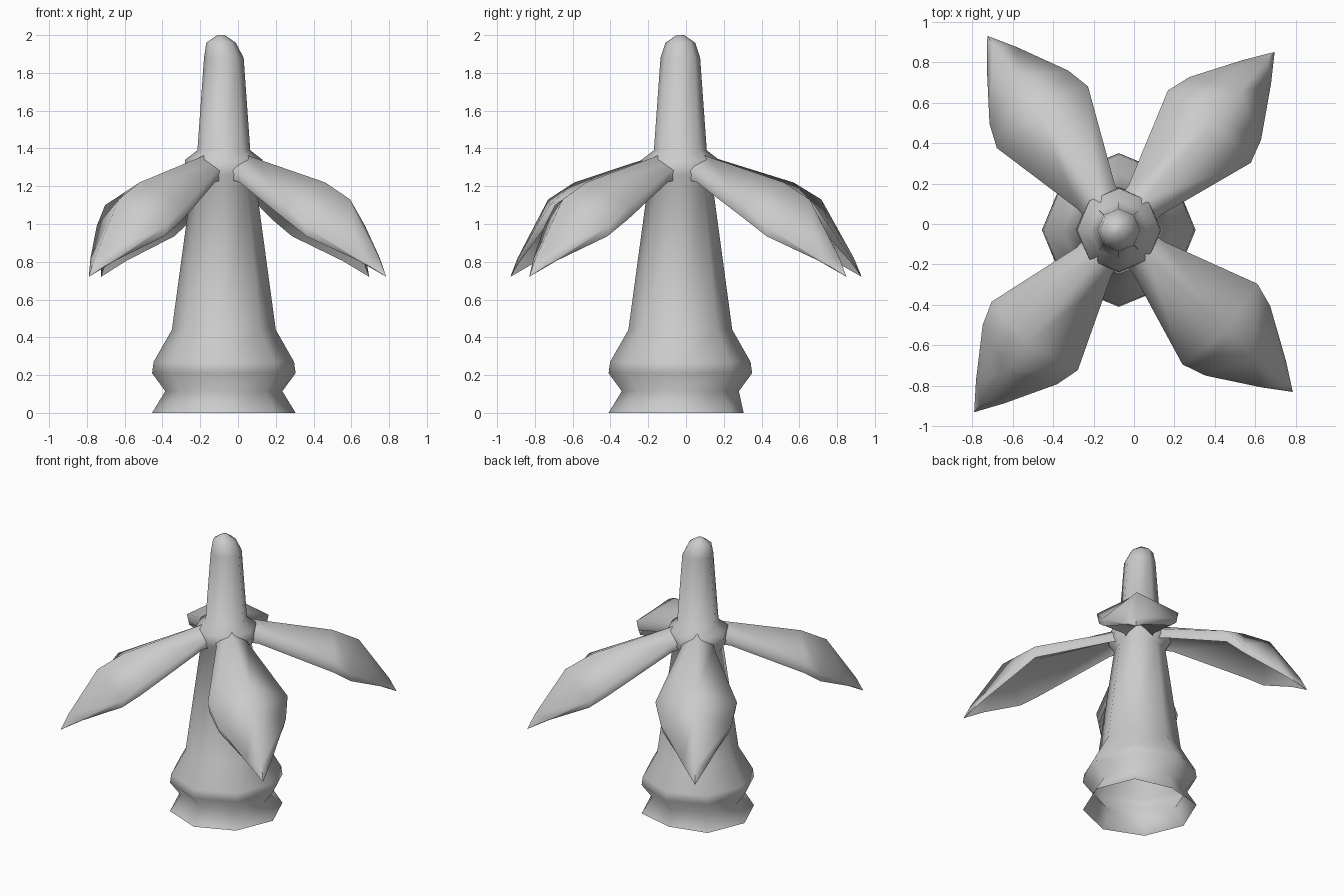
import bpy, bmesh, math
from mathutils import Vector

if "Cube" in bpy.data.objects:
    bpy.data.objects.remove(bpy.data.objects["Cube"])

CX, CY = -0.075, -0.03   # trunk axis


def finish(bm, name, angle=75):
    mesh = bpy.data.meshes.new(name)
    bm.to_mesh(mesh)
    bm.free()
    obj = bpy.data.objects.new(name, mesh)
    bpy.context.collection.objects.link(obj)
    bpy.ops.object.select_all(action='DESELECT')
    obj.select_set(True)
    bpy.context.view_layer.objects.active = obj
    bpy.ops.object.shade_smooth_by_angle(angle=math.radians(angle))
    return obj


# Trunk: eight-sided open-bottomed lathe with a flared foot, collar and rounded tip
PROFILE = [(.38, 0), (.31, .115), (.38, .21), (.372, .27), (.275, .44),
           (.172, 1.20), (.21, 1.26), (.205, 1.34), (.14, 1.39),
           (.105, 1.88), (.078, 1.96), (.02, 2.0)]
bm = bmesh.new()
rings = []
for r, z in PROFILE:
    shift = -0.015 if z > 1.9 else 0
    rings.append([bm.verts.new((CX + shift + r * math.cos(k * math.pi / 4),
                                CY + r * math.sin(k * math.pi / 4), z))
                  for k in range(8)])
rings[0][2].co.y = 0.305
for a, b in zip(rings, rings[1:]):
    for k in range(8):
        n = (k + 1) % 8
        bm.faces.new((a[k], a[n], b[n], b[k]))
bm.faces.new(rings[-1])
finish(bm, "trunk")

# Leaves: gently folded, drooping blades with a thick rim
RIDGE = [(.10, 1.385), (.20, 1.355), (.73, 1.22), (.91, 1.13), (1.12, .82)]
EDGE = [(.10, .10, 1.29), (.20, .11, 1.28), (.68, .272, 1.10),
        (.80, .235, .99), (1.04, .09, .82)]


def leaf(name, tip_x, tip_y):
    d = Vector((tip_x - CX, tip_y - CY, 0))
    u = d.normalized()
    v = Vector((-u.y, u.x, 0))
    s = d.length / 1.17

    def point(along, side, z):
        return bm.verts.new(Vector((CX, CY, z)) + u * along * s + v * side)

    bm = bmesh.new()
    rows = [(point(a, w, ez), point(ra, 0, rz), point(a, -w, ez))
            for (a, w, ez), (ra, rz) in zip(EDGE, RIDGE)]
    tip = point(1.17, 0, .72)
    for p, q in zip(rows, rows[1:]):
        for k in range(2):
            bm.faces.new((p[k], p[k + 1], q[k + 1], q[k]))
    for k in range(2):
        bm.faces.new((rows[-1][k], rows[-1][k + 1], tip))
    # Underside shell: dropped copy, thickest at the middle, meeting at the tip
    drop = [.05, .06, .075, .055, .015]
    under = [[bm.verts.new(p.co - Vector((0, 0, t)) - v * (o * .015))
              for p, o in zip(row, (1, 0, -1))] for row, t in zip(rows, drop)]
    for p, q in zip(under, under[1:]):
        for k in range(2):
            bm.faces.new((p[k], q[k], q[k + 1], p[k + 1]))
    for k in range(2):
        bm.faces.new((under[-1][k], tip, under[-1][k + 1]))
    # Rim joining both shells
    for k in (0, 2):
        for i in range(4):
            quad = (rows[i][k], rows[i + 1][k], under[i + 1][k], under[i][k])
            bm.faces.new(quad)
        bm.faces.new((rows[-1][k], tip, under[-1][k]))
    bmesh.ops.recalc_face_normals(bm, faces=bm.faces)
    for k in range(2):   # close the root inside the trunk
        bm.faces.new((rows[0][k + 1], rows[0][k], under[0][k], under[0][k + 1]))
    bmesh.ops.recalc_face_normals(bm, faces=bm.faces)
    finish(bm, name)


leaf("leaf_front_right", .785, -.83)
leaf("leaf_back_right", .695, .85)
leaf("leaf_front_left", -.79, -.93)
leaf("leaf_back_left", -.725, .93)
